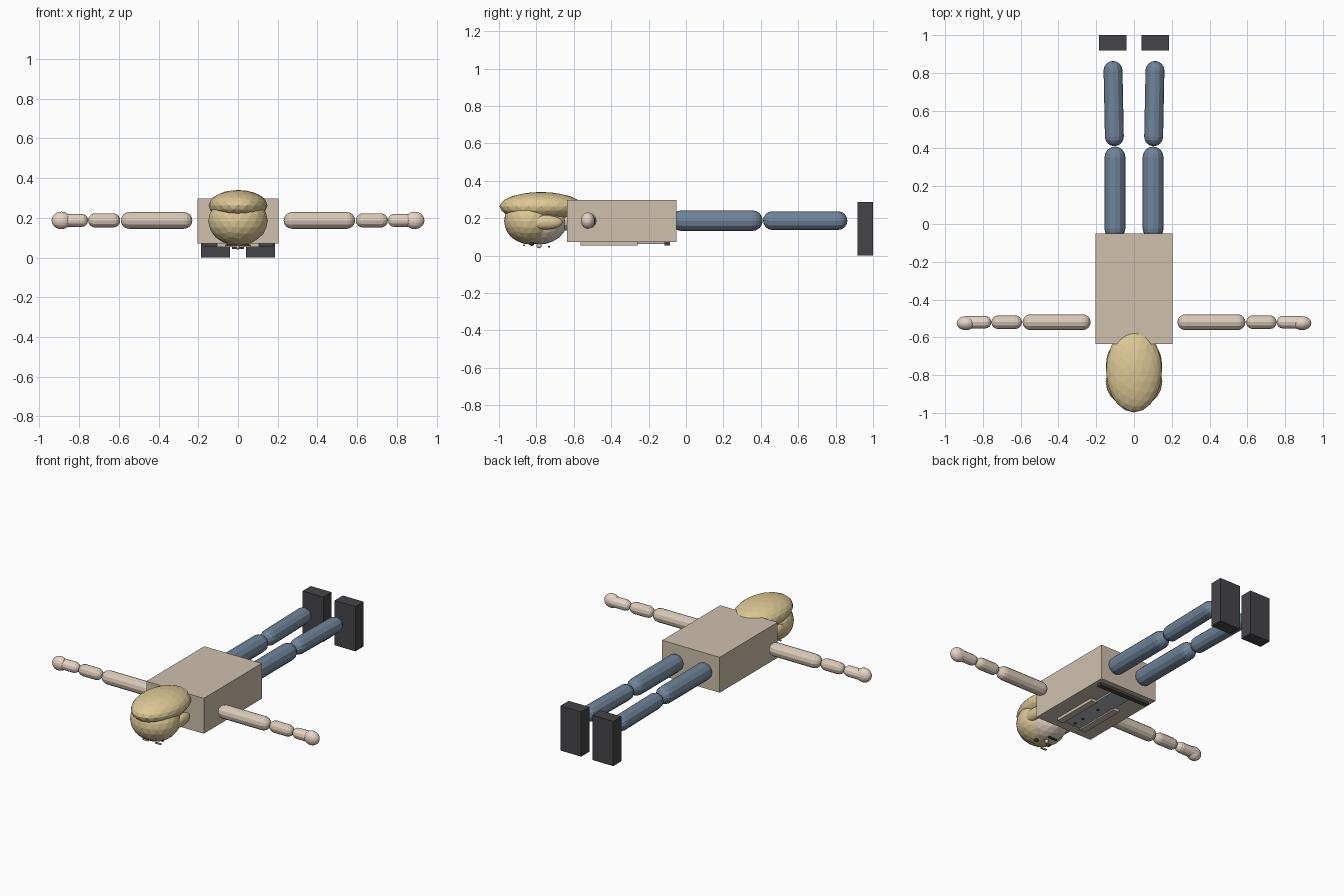
import bpy, bmesh, math
from mathutils import Vector, Matrix

if "Cube" in bpy.data.objects:
    bpy.data.objects.remove(bpy.data.objects["Cube"])


def material(name, rgb):
    m = bpy.data.materials.new(name)
    m.diffuse_color = (*rgb, 1)
    m.use_nodes = True
    m.node_tree.nodes["Principled BSDF"].inputs["Base Color"].default_value = m.diffuse_color
    return m


SKIN = material("skin", (0.80, 0.66, 0.56))
HAIR = material("hair", (0.72, 0.58, 0.30))
CLOTH = material("cloth", (0.62, 0.53, 0.42))
SLEEVE = material("sleeve", (0.70, 0.59, 0.48))
DENIM = material("denim", (0.16, 0.23, 0.32))
SHIRT = material("shirt", (0.45, 0.47, 0.50))
DARK = material("dark", (0.06, 0.06, 0.065))


def finish(name, bm, mat):
    bmesh.ops.recalc_face_normals(bm, faces=bm.faces)
    me = bpy.data.meshes.new(name)
    bm.to_mesh(me)
    bm.free()
    me.materials.append(mat)
    ob = bpy.data.objects.new(name, me)
    bpy.context.collection.objects.link(ob)
    return ob


def box(name, lo, hi, mat):
    lo, hi = Vector(lo), Vector(hi)
    bm = bmesh.new()
    bmesh.ops.create_cube(bm, size=1, matrix=Matrix.Translation((lo + hi) / 2)
                          @ Matrix.Diagonal((*(hi - lo), 1)))
    return finish(name, bm, mat)


def ball(name, center, radii, mat, detail=3):
    bm = bmesh.new()
    bmesh.ops.create_icosphere(bm, subdivisions=detail, radius=1,
                               matrix=Matrix.Translation(center) @ Matrix.Diagonal((*radii, 1)))
    return finish(name, bm, mat)


def capsule(name, a, b, r, mat, sides=12, rings=4):
    """Round-ended rod whose tips touch a and b."""
    a, b = Vector(a), Vector(b)
    length = (b - a).length
    bm = bmesh.new()
    bmesh.ops.create_uvsphere(bm, u_segments=sides, v_segments=rings * 2, radius=r)
    # split the equator so the sphere stretches into a straight rod
    bmesh.ops.bisect_plane(bm, geom=bm.verts[:] + bm.edges[:] + bm.faces[:],
                           plane_co=(0, 0, 0), plane_no=(0, 0, 1), clear_inner=True)
    half = bmesh.ops.duplicate(bm, geom=bm.verts[:] + bm.edges[:] + bm.faces[:])["geom"]
    lower = {e for e in half if isinstance(e, bmesh.types.BMVert)}
    shift = length / 2 - r
    for v in bm.verts:
        v.co.z = -v.co.z - shift if v in lower else v.co.z + shift
    bmesh.ops.bridge_loops(bm, edges=[e for e in bm.edges if e.is_boundary])
    rot = (b - a).to_track_quat('Z', 'Y').to_matrix().to_4x4()
    bm.transform(Matrix.Translation((a + b) / 2) @ rot)
    return finish(name, bm, mat)


# Torso, shirt front and belt (figure lies face down, head toward -y)
box("torso", (-0.203, -0.635, 0.072), (0.203, -0.05, 0.298), CLOTH)
box("shirt_front", (-0.065, -0.56, 0.062), (0.065, -0.10, 0.075), SHIRT)
box("belt", (-0.18, -0.115, 0.055), (0.18, -0.085, 0.075), DARK)
for i, y in enumerate((-0.53, -0.46, -0.325)):
    ball(f"button_{i}", (0, y, 0.060), (0.009, 0.009, 0.006), DARK, 2)

# Head, neck and hair
capsule("neck", (0, -0.72, 0.19), (0, -0.58, 0.19), 0.055, SKIN)
ball("head", (0, -0.78, 0.19), (0.127, 0.147, 0.13), SKIN)
ball("hair_cap", (0, -0.835, 0.185), (0.15, 0.138, 0.125), HAIR)
ball("hair_back", (0, -0.775, 0.262), (0.148, 0.222, 0.078), HAIR)

# Face
ball("nose", (0, -0.785, 0.053), (0.011, 0.014, 0.014), SKIN, 2)
box("mouth", (-0.03, -0.738, 0.044), (0.03, -0.728, 0.052), DARK)

for side, s in (("left", -1), ("right", 1)):
    def bar(name, x0, x1, y0, y1, z0, z1, mat):
        xs = sorted((s * x0, s * x1))
        return box(f"{side}_{name}", (xs[0], y0, z0), (xs[1], y1, z1), mat)

    # Lapel, brow, eye and side hair
    bar("lapel", 0.062, 0.105, -0.565, -0.26, 0.054, 0.075, CLOTH)
    bar("brow", 0.025, 0.065, -0.872, -0.862, 0.052, 0.060, HAIR)
    ball(f"{side}_eye", (s * 0.045, -0.825, 0.062), (0.013, 0.013, 0.010), DARK, 2)
    ball(f"{side}_side_hair", (s * 0.118, -0.75, 0.178), (0.03, 0.09, 0.038), HAIR)

    # Arm
    y, z = -0.52, 0.187
    for name, x0, x1, r, mat in (("upper_arm", 0.23, 0.59, 0.042, SLEEVE),
                                 ("forearm", 0.593, 0.755, 0.036, SLEEVE),
                                 ("wrist", 0.755, 0.915, 0.033, SKIN)):
        capsule(f"{side}_{name}", (s * x0, y, z), (s * x1, y, z), r, mat)
    ball(f"{side}_hand", (s * 0.89, y - 0.005, z), (0.049, 0.037, 0.044), SKIN)

    # Leg and shoe
    capsule(f"{side}_thigh", (s * 0.101, -0.08, z), (s * 0.101, 0.41, z), 0.055, DENIM)
    capsule(f"{side}_shin", (s * 0.103, 0.412, z), (s * 0.112, 0.863, z), 0.050, DENIM)
    bar("shoe", 0.04, 0.186, 0.918, 1.0, 0.0, 0.286, DARK)
